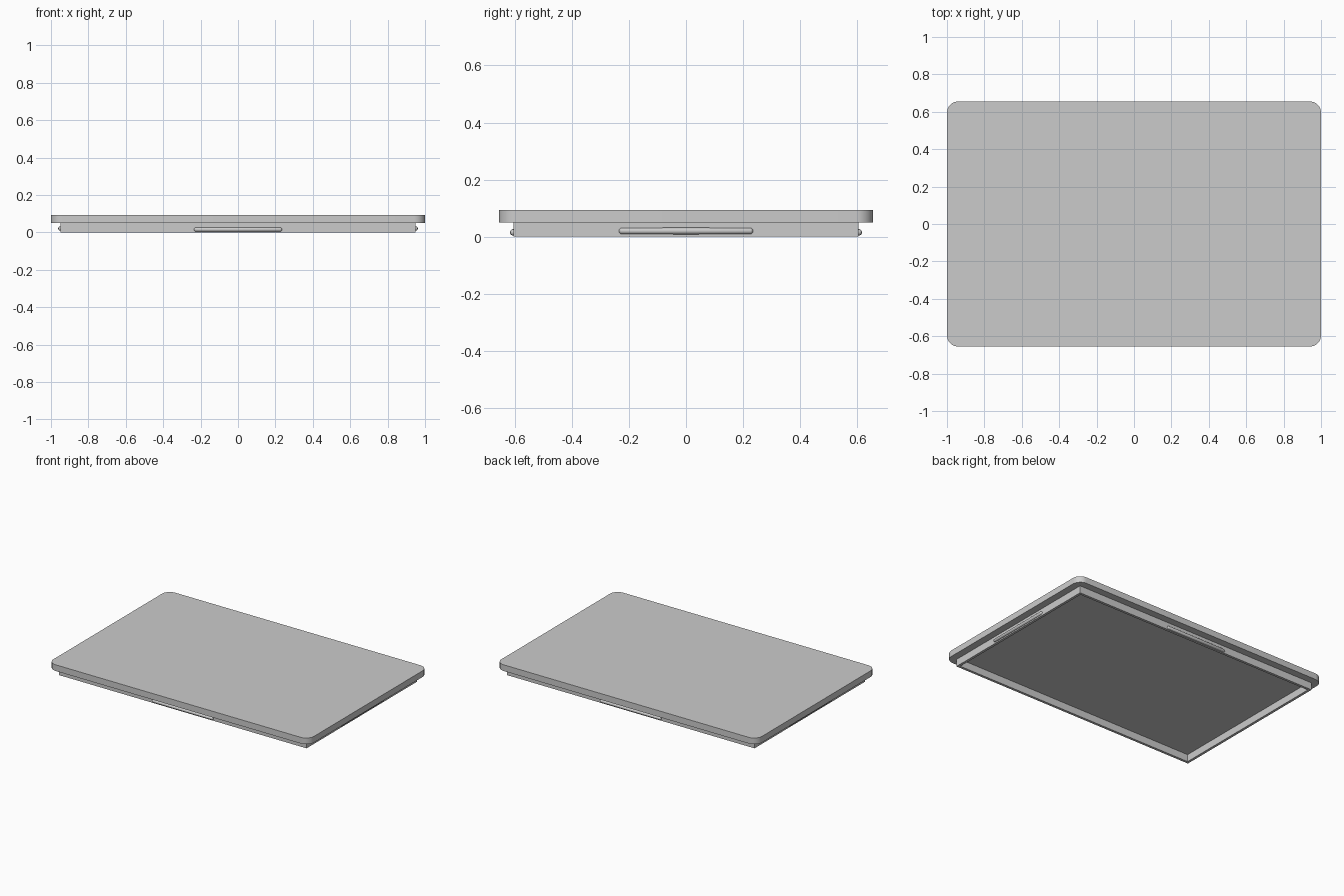
import bpy, bmesh, math
from mathutils import Matrix, Vector

cube = bpy.data.objects.get("Cube")
if cube:
    bpy.data.objects.remove(cube, do_unlink=True)

grey = bpy.data.materials.new("plain_grey")
grey.use_nodes = True
GREY = (0.6, 0.6, 0.6, 1)
grey.diffuse_color = GREY
grey.node_tree.nodes["Principled BSDF"].inputs["Base Color"].default_value = GREY

LID_BOTTOM, LID_TOP = 0.05, 0.093
RIM_X, RIM_Y, WALL = 0.95, 0.605, 0.025


def finish(bm, name, smooth=False):
    bmesh.ops.recalc_face_normals(bm, faces=bm.faces[:])
    mesh = bpy.data.meshes.new(name)
    bm.to_mesh(mesh)
    bm.free()
    mesh.materials.append(grey)
    obj = bpy.data.objects.new(name, mesh)
    bpy.context.collection.objects.link(obj)
    if smooth:
        bpy.ops.object.select_all(action="DESELECT")
        obj.select_set(True)
        bpy.context.view_layer.objects.active = obj
        bpy.ops.object.shade_smooth_by_angle(angle=math.radians(35))
    return obj


def box(bm, sx, sy, z0, z1):
    place = Matrix.Translation((0, 0, (z0 + z1) / 2)) @ Matrix.Diagonal((sx, sy, z1 - z0, 1))
    return bmesh.ops.create_cube(bm, size=1, matrix=place)["verts"]


# Lid plate with rounded corners
bm = bmesh.new()
box(bm, 2, 1.31, LID_BOTTOM, LID_TOP)
corners = [e for e in bm.edges if abs(e.verts[0].co.z - e.verts[1].co.z) > 0.01]
bmesh.ops.bevel(bm, geom=corners, offset=0.06, segments=10, profile=0.5, affect="EDGES")
finish(bm, "lid_plate", smooth=True)

# Hollow rectangular rim under the plate, open below
bm = bmesh.new()
box(bm, 2 * RIM_X, 2 * RIM_Y, 0, LID_BOTTOM)
caps = [f for f in bm.faces if abs(f.normal.z) > 0.5]
bmesh.ops.inset_individual(bm, faces=caps, thickness=WALL)
loops = [[e for e in f.edges] for f in caps]
bmesh.ops.delete(bm, geom=caps, context="FACES_ONLY")
bmesh.ops.bridge_loops(bm, edges=loops[0] + loops[1])
finish(bm, "inner_rim")


# Rounded snap ridges half sunk into each rim wall
def ridge(name, centre, turn):
    half, radius = 0.235, 0.0115
    bm = bmesh.new()
    bmesh.ops.create_uvsphere(bm, u_segments=20, v_segments=12, radius=radius)
    for v in bm.verts:
        if abs(v.co.z) > 1e-5:
            v.co.z += math.copysign(half - radius, v.co.z)
    # Split the middle ring into two ends of a straight bar
    for v in bm.verts:
        if abs(v.co.z) <= 1e-5:
            v.co.z = 0
    lay = Matrix.Rotation(math.pi / 2, 4, "Y")
    bm.transform(Matrix.Translation(Vector(centre)) @ Matrix.Rotation(turn, 4, "Z") @ lay)
    finish(bm, name, smooth=True)


for side, name in ((-1, "front"), (1, "back")):
    ridge(name + "_snap_ridge", (0, side * RIM_Y, 0.015), 0)
for side, name in ((-1, "right"), (1, "left")):
    ridge(name + "_snap_ridge", (side * RIM_X, 0, 0.02), math.pi / 2)
